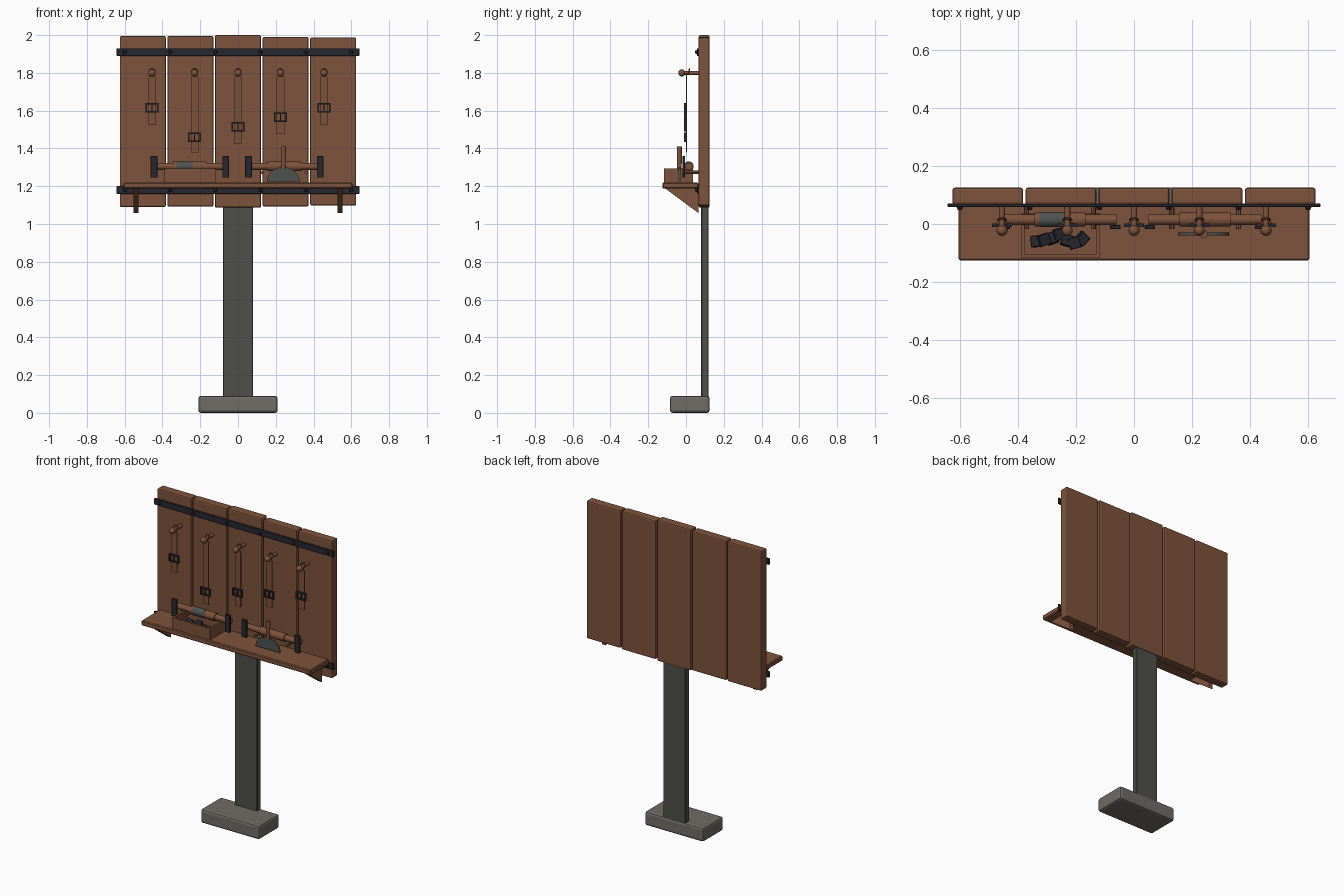
import bpy, bmesh, math, random
from mathutils import Vector

random.seed(4)
cube = bpy.data.objects.get("Cube")
if cube:
    bpy.data.objects.remove(cube, do_unlink=True)


def material(name, rgb):
    m = bpy.data.materials.new(name)
    m.use_nodes = True
    m.diffuse_color = (*rgb, 1)
    m.node_tree.nodes["Principled BSDF"].inputs["Base Color"].default_value = (*rgb, 1)
    return m


WOOD = material("brown wood", (0.21, 0.086, 0.045))
LEATHER = material("brown leather", (0.2, 0.08, 0.042))
IRON = material("dark iron", (0.02, 0.021, 0.03))
POST = material("grey post", (0.078, 0.078, 0.068))
STONE = material("pale stone", (0.16, 0.15, 0.135))
STEEL = material("dull steel", (0.075, 0.085, 0.08))


def finish(name, bm, mat, bevel=0.0, segments=1, smooth=False):
    bmesh.ops.recalc_face_normals(bm, faces=bm.faces)
    mesh = bpy.data.meshes.new(name)
    bm.to_mesh(mesh)
    bm.free()
    mesh.materials.append(mat)
    obj = bpy.data.objects.new(name, mesh)
    bpy.context.collection.objects.link(obj)
    if smooth:
        bpy.ops.object.select_all(action='DESELECT')
        obj.select_set(True)
        bpy.context.view_layer.objects.active = obj
        bpy.ops.object.shade_smooth_by_angle(angle=math.radians(40))
    if bevel:
        mod = obj.modifiers.new("edge", 'BEVEL')
        mod.width, mod.segments = bevel, segments
    return obj


def box(name, x, y, z, mat, bevel=0.0, segments=1):
    """Box from (low, high) pairs on each axis."""
    bm = bmesh.new()
    bmesh.ops.create_cube(bm, size=1)
    for v in bm.verts:
        v.co = [(a + b) / 2 + c * (b - a) for (a, b), c in zip((x, y, z), v.co)]
    return finish(name, bm, mat, bevel, segments)


def rod(name, start, end, radius, mat, sides=12, tip=None):
    a, b = Vector(start), Vector(end)
    bm = bmesh.new()
    bmesh.ops.create_cone(bm, cap_ends=True, segments=sides, radius1=radius,
                          radius2=radius if tip is None else tip, depth=(b - a).length)
    bm.transform((b - a).to_track_quat('Z', 'Y').to_matrix().to_4x4())
    bmesh.ops.translate(bm, vec=(a + b) / 2, verts=bm.verts)
    return finish(name, bm, mat, smooth=True)


def prism(name, points, depth, mat):
    """Extrude a flat outline along the depth vector."""
    bm = bmesh.new()
    face = bm.faces.new([bm.verts.new(p) for p in points])
    out = bmesh.ops.extrude_face_region(bm, geom=[face])
    bmesh.ops.translate(bm, vec=depth, verts=[g for g in out["geom"]
                                              if isinstance(g, bmesh.types.BMVert)])
    return finish(name, bm, mat)


# Base and post
box("base_block", (-0.21, 0.21), (-0.085, 0.125), (0, 0.09), STONE, 0.014, 2)
box("post", (-0.08, 0.08), (0.08, 0.12), (0.08, 1.12), POST, 0.004)

# Back board of five uneven planks
ends = [(1.09, 1.995), (1.092, 1.995), (1.087, 2), (1.093, 1.99), (1.098, 1.988)]
for i, z in enumerate(ends):
    x = (i - 2) * 0.252
    box("plank", (x - 0.122, x + 0.122), (0.067, 0.125), z, WOOD, 0.008, 2)

# Iron bands with bolts
for z in (1.91, 1.18):
    box("band", (-0.642, 0.642), (0.058, 0.07), (z - 0.02, z + 0.02), IRON, 0.002)
    for i in range(6):
        x = (i - 2.5) * 0.24
        rod("bolt", (x, 0.06, z), (x, 0.048, z), 0.012, IRON, 8, 0.007)

# Shelf and its wedge brackets
box("shelf", (-0.605, 0.605), (-0.125, 0.065), (1.187, 1.22), WOOD, 0.005)
for side in (-1, 1):
    x = side * 0.54 - 0.014
    prism("shelf_bracket", [(x, -0.11, 1.188), (x, 0.067, 1.188), (x, 0.067, 1.057)],
          (0.028, 0, 0), WOOD)

# Pegs with hanging straps and buckles
hangers = [(-0.455, 1.525, 1.615), (-0.23, 1.378, 1.46), (0, 1.425, 1.515),
           (0.225, 1.478, 1.565), (0.455, 1.528, 1.615)]
for x, low, buckle in hangers:
    rod("peg", (x, 0.07, 1.8), (x, -0.025, 1.8), 0.011, WOOD, 10)
    bm = bmesh.new()
    bmesh.ops.create_uvsphere(bm, u_segments=14, v_segments=8, radius=0.019)
    bmesh.ops.translate(bm, vec=(x, -0.022, 1.8), verts=bm.verts)
    finish("peg_knob", bm, WOOD, smooth=True)
    bpy.ops.mesh.primitive_torus_add(major_segments=14, minor_segments=6, major_radius=0.014,
                                     minor_radius=0.004, location=(x, 0.015, 1.808),
                                     rotation=(math.radians(75), 0, 0))
    loop = bpy.context.object
    loop.name = "strap_loop"
    loop.data.materials.append(LEATHER)
    bpy.ops.object.shade_smooth_by_angle()
    prism("strap", [(x - 0.02, -0.001, low), (x + 0.02, -0.001, low), (x + 0.02, -0.001, 1.775),
                    (x + 0.006, -0.001, 1.805), (x - 0.006, -0.001, 1.805),
                    (x - 0.02, -0.001, 1.775)], (0, 0.006, 0), LEATHER)
    for s in (-1, 1):
        side_x, bar_z = x + s * 0.031, buckle + s * 0.021
        box("buckle_side", (side_x - 0.004, side_x + 0.004), (-0.01, 0.002),
            (buckle - 0.025, buckle + 0.025), IRON)
        box("buckle_bar", (x - 0.035, x + 0.035), (-0.01, 0.002),
            (bar_z - 0.004, bar_z + 0.004), IRON)
    box("buckle_prong", (x - 0.003, x + 0.003), (-0.009, 0), (buckle - 0.02, buckle + 0.02), IRON)

# Two long tools resting on pegs, with iron end plates
for x in (-0.255, 0.245):
    z = 1.305
    rod("tool_shaft", (x - 0.195, 0.015, z), (x + 0.195, 0.015, z), 0.019, WOOD, 14)
    rod("tool_grip", (x - 0.088, 0.015, z), (x + 0.088, 0.015, z), 0.025, WOOD, 14)
    for s in (-1, 1):
        end = x + s * 0.19
        box("tool_plate", (end - 0.018, end + 0.018), (-0.018, -0.004),
            (z - 0.06, z + 0.055), IRON, 0.002)
        rest = x + s * 0.115
        rod("tool_rest", (rest, 0.07, z - 0.032), (rest, -0.018, z - 0.032), 0.009, WOOD, 8)
rod("steel_sleeve", (-0.325, 0.015, 1.305), (-0.24, 0.015, 1.305), 0.0265, STEEL, 14)

# Open wooden tray with dark chips
left, right, front, back, top = -0.39, -0.118, -0.116, 0.036, 1.293
wall = 0.012
box("tray_floor", (left, right), (front, back), (1.22, 1.23), WOOD)
box("tray_front", (left, right), (front, front + wall), (1.22, top), WOOD)
box("tray_back", (left, right), (back - wall, back), (1.22, top), WOOD)
for x in (left, right - wall):
    box("tray_side", (x, x + wall), (front, back), (1.22, top), WOOD)
for i in range(7):
    chip = box("chip", (-0.02, 0.02), (-0.02, 0.02), (-0.009, 0.009), IRON, 0.002)
    chip.location = (-0.335 + i * 0.026, -0.05 + random.uniform(-0.018, 0.018),
                     1.245 + random.uniform(0, 0.02))
    chip.rotation_euler = (random.uniform(-.3, .3), random.uniform(-.3, .3), random.uniform(0, 1.5))

# Scraper: half-round blade with an upright handle
arc = [(0.24 + 0.087 * math.cos(math.pi * i / 12), -0.04, 1.226 + 0.075 * math.sin(math.pi * i / 12))
       for i in range(13)]
prism("scraper_blade", arc, (0, 0.01, 0), STEEL)
rod("scraper_handle", (0.24, -0.035, 1.29), (0.24, -0.035, 1.41), 0.012, WOOD, 10, 0.014)
